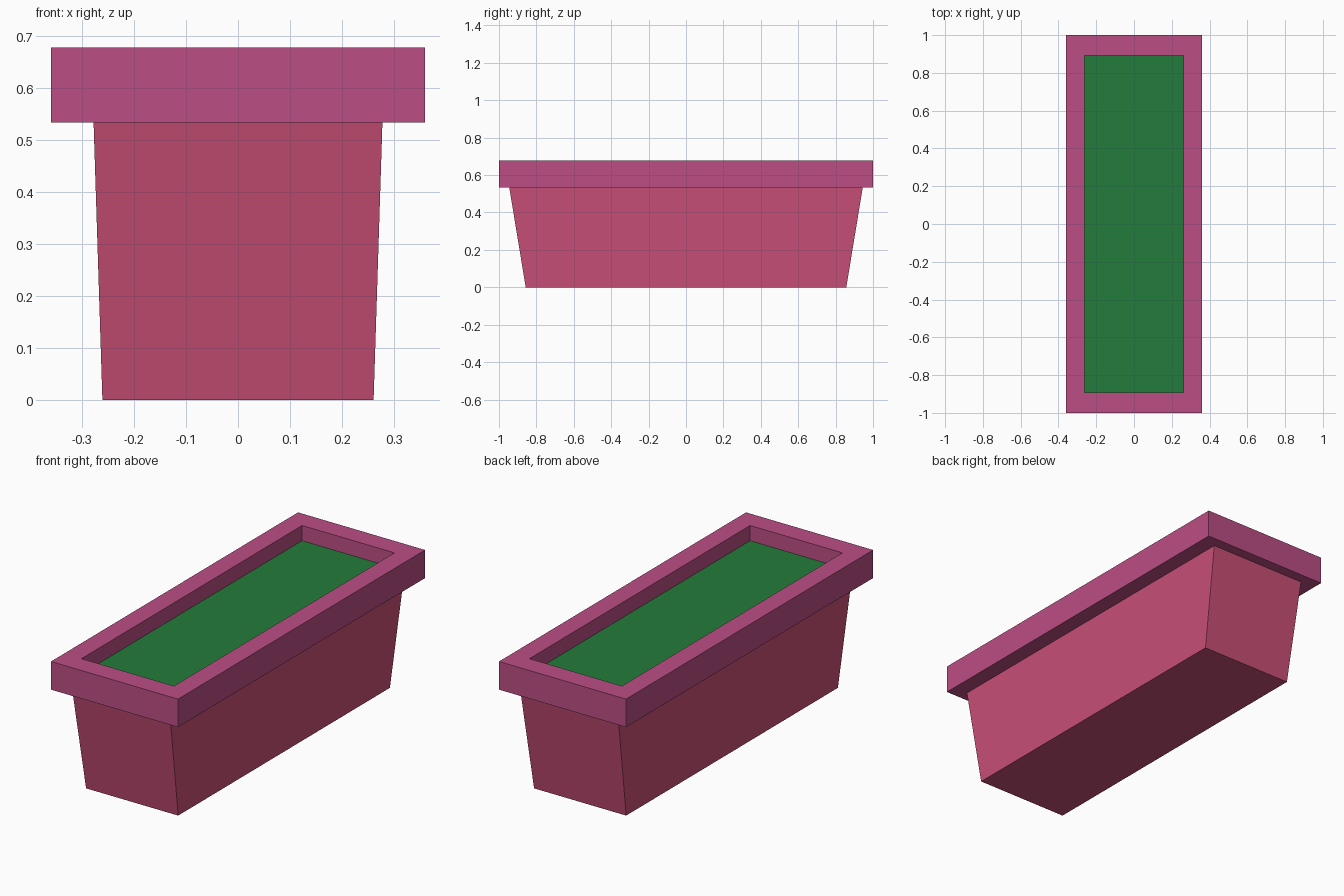
import bpy, bmesh

if "Cube" in bpy.data.objects:
    bpy.data.objects.remove(bpy.data.objects["Cube"])


def lin(c):
    c /= 255
    return c / 12.92 if c <= 0.04045 else ((c + 0.055) / 1.055) ** 2.4


def material(name, rgb):
    m = bpy.data.materials.new(name)
    m.diffuse_color = (*[lin(c) for c in rgb], 1)
    m.use_nodes = True
    m.node_tree.nodes["Principled BSDF"].inputs["Base Color"].default_value = m.diffuse_color
    return m


def rect_loft(name, rings, mat, closed=False):
    """Skin rectangular rings (half x, half y, z); cap the ends or join them in a loop."""
    bm = bmesh.new()
    loops = [[bm.verts.new((sx * x, sy * y, z))
              for sx, sy in ((-1, -1), (1, -1), (1, 1), (-1, 1))]
             for x, y, z in rings]
    pairs = list(zip(loops, loops[1:]))
    if closed:
        pairs.append((loops[-1], loops[0]))
    else:
        bm.faces.new(loops[0])
        bm.faces.new(loops[-1])
    for a, b in pairs:
        for i in range(4):
            j = (i + 1) % 4
            bm.faces.new((a[i], a[j], b[j], b[i]))
    bmesh.ops.recalc_face_normals(bm, faces=bm.faces)
    me = bpy.data.meshes.new(name)
    bm.to_mesh(me)
    bm.free()
    me.materials.append(mat)
    ob = bpy.data.objects.new(name, me)
    bpy.context.collection.objects.link(ob)
    return ob


pot_red = material("pot_red", (201, 79, 119))
rim_pink = material("rim_pink", (187, 78, 132))
green = material("plant_green", (35, 124, 59))

RIM_LOW, RIM_TOP, FILL = 0.534, 0.678, 0.60

# Tapered trough body
rect_loft("planter_body", [(0.261, 0.857, 0), (0.278, 0.945, RIM_LOW)], pot_red)

# Overhanging rim with a rectangular opening
rect_loft("planter_rim", [(0.36, 1.0, RIM_LOW), (0.36, 1.0, RIM_TOP),
                          (0.262, 0.893, RIM_TOP), (0.262, 0.893, RIM_LOW)],
          rim_pink, closed=True)

# Green filling, recessed below the rim
rect_loft("green_filling", [(0.262, 0.893, RIM_LOW + 0.005), (0.262, 0.893, FILL)], green)
